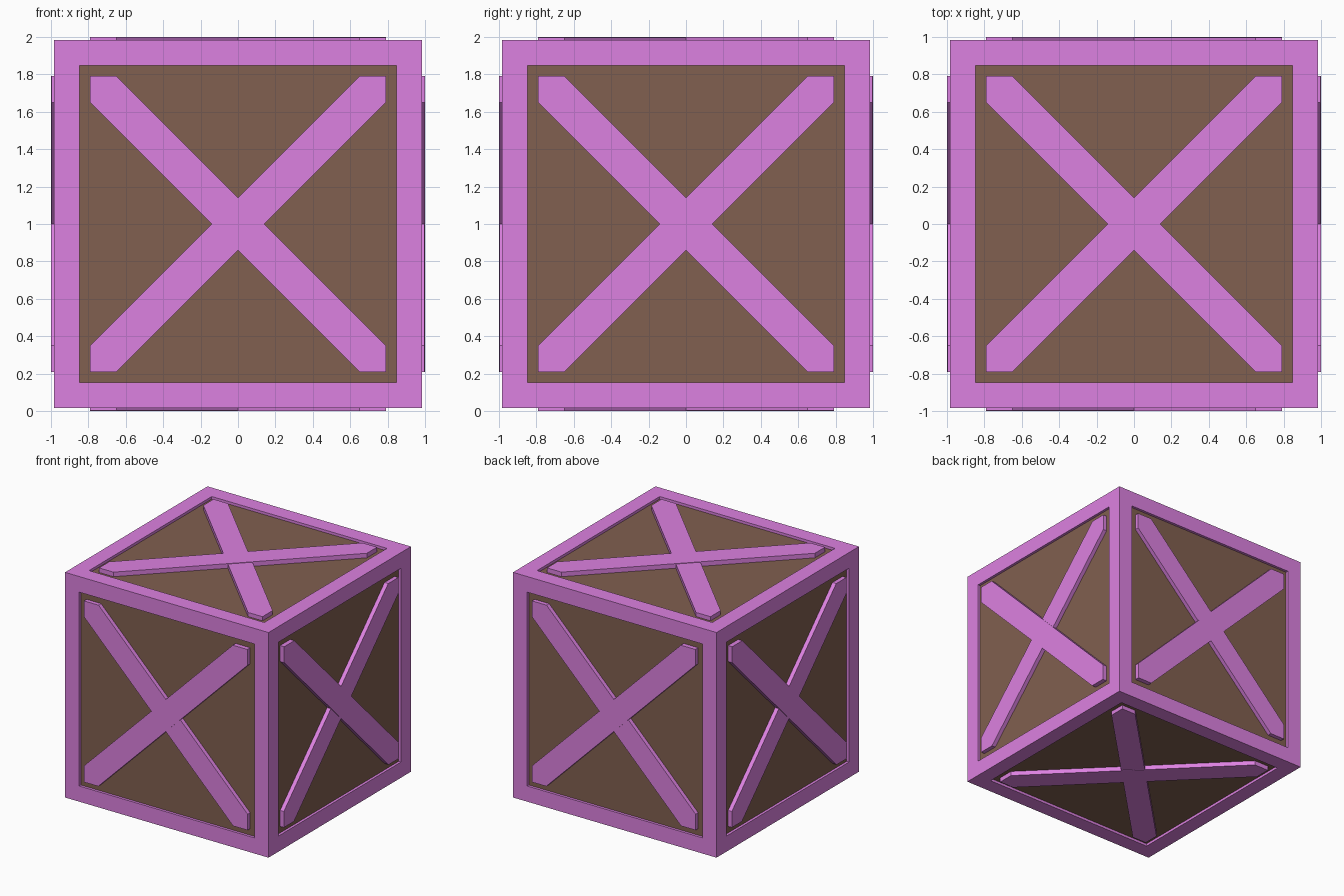
import bpy, bmesh
from math import pi
from mathutils import Matrix

if "Cube" in bpy.data.objects:
    bpy.data.objects.remove(bpy.data.objects["Cube"])

OUT, INNER, PANEL = 0.983, 0.79, 0.96   # frame face, frame opening, recessed panel
CUT = 0.65                              # where a brace meets the frame


def material(name, rgb):
    m = bpy.data.materials.new(name)
    m.diffuse_color = (*rgb, 1)
    m.use_nodes = True
    m.node_tree.nodes["Principled BSDF"].inputs["Base Color"].default_value = m.diffuse_color
    return m


def make_object(name, bm, mat):
    bmesh.ops.recalc_face_normals(bm, faces=bm.faces)
    me = bpy.data.meshes.new(name)
    bm.to_mesh(me)
    bm.free()
    me.materials.append(mat)
    ob = bpy.data.objects.new(name, me)
    ob.location.z = 1
    bpy.context.collection.objects.link(ob)
    return ob


pink = material("pink_trim", (0.72, 0.22, 0.75))
brown = material("brown_panel", (0.22, 0.115, 0.08))

# recessed panels: one inner box
bm = bmesh.new()
bmesh.ops.create_cube(bm, size=2 * PANEL)
make_object("panels", bm, brown)

# frame: box with each side inset, sunk to the panels and opened
bm = bmesh.new()
bmesh.ops.create_cube(bm, size=2 * OUT)
sides = bm.faces[:]
bmesh.ops.inset_individual(bm, faces=sides, thickness=OUT - INNER)
for f in sides:
    n = f.normal.copy()
    ring = bmesh.ops.extrude_discrete_faces(bm, faces=[f])["faces"][0]
    bmesh.ops.translate(bm, verts=ring.verts, vec=n * (PANEL - OUT))
    bmesh.ops.delete(bm, geom=[ring], context='FACES_ONLY')
make_object("frame", bm, pink)

# crossed braces: a hexagonal profile raised on each side of the box
turns = {"front": Matrix.Rotation(pi / 2, 4, 'X'), "back": Matrix.Rotation(-pi / 2, 4, 'X'),
         "right": Matrix.Rotation(pi / 2, 4, 'Y'), "left": Matrix.Rotation(-pi / 2, 4, 'Y'),
         "top": Matrix.Identity(4), "bottom": Matrix.Rotation(pi, 4, 'X')}
profile = [(-INNER, -INNER), (-CUT, -INNER), (INNER, CUT),
           (INNER, INNER), (CUT, INNER), (-INNER, -CUT)]
for side, turn in turns.items():
    for label, flip, height in (("rising", 1, 1.0), ("falling", -1, 0.996)):
        bm = bmesh.new()
        f = bm.faces.new([bm.verts.new((x * flip, y, PANEL - 0.01)) for x, y in profile])
        top = bmesh.ops.extrude_face_region(bm, geom=[f])["geom"]
        bmesh.ops.translate(bm, vec=(0, 0, height - PANEL + 0.01),
                            verts=[v for v in top if isinstance(v, bmesh.types.BMVert)])
        bm.transform(turn)
        make_object(f"{side}_brace_{label}", bm, pink)
